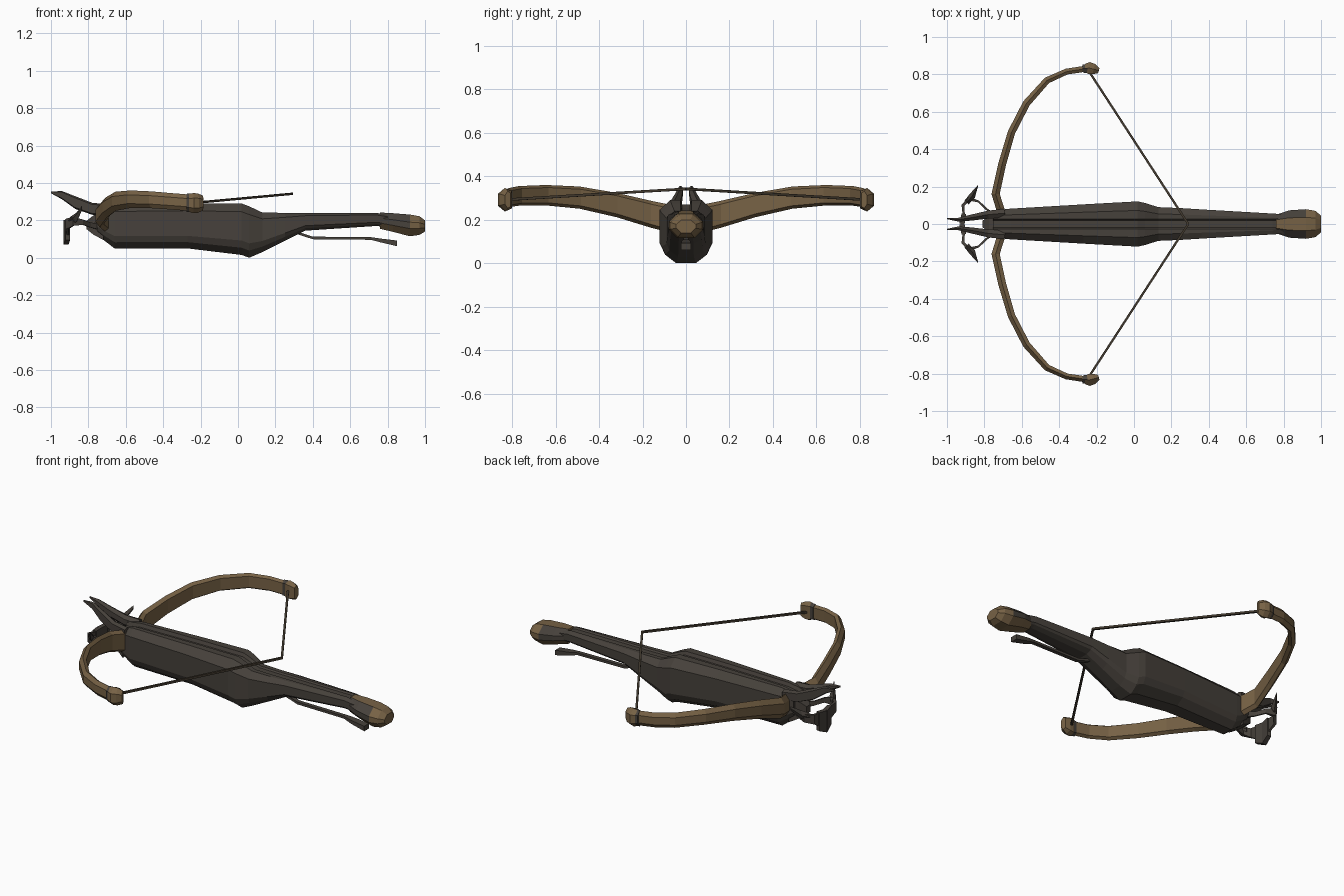
import bpy, bmesh, math
from mathutils import Vector


def material(name, rgb):
    m = bpy.data.materials.new(name)
    m.diffuse_color = (*rgb, 1)
    return m


DARK = material("dark_stained_wood", (0.062, 0.053, 0.044))
BROWN = material("brown_wood", (0.185, 0.122, 0.060))
STRING = material("string_brown", (0.055, 0.042, 0.028))


def loft(name, rings, mats, rule=None):
    """Skin a list of equal-length rings and cap both ends."""
    bm = bmesh.new()
    vs = [[bm.verts.new(p) for p in r] for r in rings]
    n = len(rings[0])
    for a, b in zip(vs, vs[1:]):
        for i in range(n):
            j = (i + 1) % n
            bm.faces.new((a[i], a[j], b[j], b[i]))
    bm.faces.new(vs[0])
    bm.faces.new(vs[-1])
    bmesh.ops.recalc_face_normals(bm, faces=bm.faces)
    if rule:
        for f in bm.faces:
            f.material_index = rule(f.calc_center_median())
    me = bpy.data.meshes.new(name)
    bm.to_mesh(me)
    bm.free()
    for m in mats:
        me.materials.append(m)
    ob = bpy.data.objects.new(name, me)
    bpy.context.collection.objects.link(ob)
    return ob


BOX = [(-1, -1), (1, -1), (1, 1), (-1, 1)]
DIAMOND = [(0, -1), (1, 0), (0, 1), (-1, 0)]
LIMB = [(-1, -0.75), (0, -1), (1, -0.5), (1, 0.5), (0, 1), (-1, 0.75)]


def sweep(name, path, section, mat, side=1):
    """Sweep a section along (x, y, z, half_width, half_height) points."""
    rings = []
    for i, (x, y, z, hw, hh) in enumerate(path):
        a, b = path[max(i - 1, 0)], path[min(i + 1, len(path) - 1)]
        t = Vector((b[0] - a[0], b[1] - a[1])).normalized()
        rings.append([(x - t.y * u * hw, side * (y + t.x * u * hw), z + v * hh)
                      for u, v in section])
    return loft(name, rings, [mat])


# Stock: faceted body with a bolt groove, tapering to the rear grip
def stock_ring(x, w, zb, zt, groove=0.02):
    h = zt - zb
    half = [(0.018, zt - groove), (0.026, zt), (0.6 * w, zt), (w, zt - 0.16 * h),
            (w, zb + 0.28 * h), (0.85 * w, zb + 0.14 * h), (0.4 * w, zb)]
    return [(x, y, z) for y, z in half] + [(x, -y, z) for y, z in reversed(half)]


stations = [(-0.755, 0.065, 0.13, 0.265), (-0.725, 0.075, 0.10, 0.275),
            (-0.66, 0.082, 0.05, 0.285), (-0.27, 0.105, 0.05, 0.29),
            (0.02, 0.121, 0.015, 0.29), (0.06, 0.112, 0.0, 0.275),
            (0.13, 0.09, 0.03, 0.242), (0.25, 0.085, 0.09, 0.24),
            (0.36, 0.078, 0.145, 0.24), (0.74, 0.056, 0.17, 0.24),
            (0.83, 0.05, 0.16, 0.225)]
loft("stock", [stock_ring(*s, 0.02 if s[0] < 0.1 else 0.008) for s in stations], [DARK])


# Butt: octagonal wooden end, dark on its upper front sides
def butt_ring(x, w, zb, zt):
    d = zt - zb
    half = [(0.45 * w, zt), (w, zb + 0.65 * d), (w, zb + 0.35 * d), (0.5 * w, zb)]
    return [(x, y, z) for y, z in half] + [(x, -y, z) for y, z in reversed(half)]


loft("butt", [butt_ring(*s) for s in [(0.76, 0.05, 0.155, 0.242), (0.83, 0.073, 0.138, 0.238),
                                      (0.92, 0.079, 0.115, 0.231), (0.97, 0.07, 0.122, 0.222),
                                      (1.0, 0.045, 0.14, 0.20)]],
     [BROWN, DARK], lambda c: int(c.x < 0.88 and c.z > 0.18 and abs(c.y) > 0.03))

# Trigger lever under the grip
sweep("trigger_lever", [(0.28, 0, 0.145, 0.012, 0.007), (0.40, 0, 0.106, 0.012, 0.007),
                        (0.71, 0, 0.103, 0.012, 0.007), (0.76, 0, 0.093, 0.02, 0.010),
                        (0.85, 0, 0.077, 0.022, 0.015)], BOX, DARK)

for side, tag in ((1, "left"), (-1, "right")):
    # Bow limb
    sweep("bow_limb_" + tag,
          [(-0.705, 0.05, 0.20, 0.022, 0.065), (-0.74, 0.16, 0.225, 0.022, 0.062),
           (-0.705, 0.32, 0.268, 0.021, 0.056), (-0.655, 0.49, 0.302, 0.02, 0.051),
           (-0.575, 0.645, 0.313, 0.02, 0.047), (-0.465, 0.768, 0.31, 0.018, 0.045),
           (-0.36, 0.815, 0.302, 0.016, 0.044), (-0.26, 0.83, 0.294, 0.016, 0.044)],
          LIMB, BROWN, side)
    # Dark binding and carved tip
    sweep("tip_binding_" + tag, [(-0.275, 0.83, 0.294, 0.021, 0.048),
                                 (-0.248, 0.832, 0.294, 0.025, 0.050)], LIMB, DARK, side)
    sweep("limb_tip_" + tag,
          [(-0.262, 0.834, 0.293, 0.022, 0.047), (-0.24, 0.834, 0.292, 0.032, 0.054),
           (-0.215, 0.828, 0.292, 0.028, 0.052), (-0.188, 0.82, 0.292, 0.014, 0.04)],
          LIMB, BROWN, side)
    # Drawn string
    sweep("string_" + tag, [(-0.24, 0.815, 0.293, 0.006, 0.006),
                            (0.29, 0.0, 0.342, 0.006, 0.006)], BOX, STRING, side)
    # Curved horn at the nose
    sweep("nose_horn_" + tag,
          [(-0.69, 0.058, 0.255, 0.024, 0.03), (-0.78, 0.05, 0.262, 0.021, 0.032),
           (-0.87, 0.034, 0.295, 0.016, 0.034), (-0.94, 0.023, 0.334, 0.010, 0.022),
           (-1.0, 0.029, 0.35, 0.003, 0.005)], LIMB, DARK, side)
    # Stirrup: thin arm, flared plate, front plate and upright thorn
    sweep("stirrup_arm_" + tag,
          [(-0.73, 0.04, 0.165, 0.007, 0.018), (-0.79, 0.08, 0.175, 0.005, 0.013),
           (-0.83, 0.12, 0.19, 0.005, 0.014), (-0.88, 0.135, 0.195, 0.011, 0.024),
           (-0.915, 0.10, 0.18, 0.008, 0.028), (-0.91, 0.05, 0.16, 0.006, 0.04)],
          BOX, DARK, side)
    sweep("stirrup_foot_" + tag, [(-0.91, 0.055, 0.15, 0.012, 0.055),
                                  (-0.92, 0.0, 0.135, 0.014, 0.065)], BOX, DARK, side)
    sweep("stirrup_thorn_" + tag,
          [(-0.895, 0.115, 0.20, 0.015, 0.02), (-0.865, 0.15, 0.215, 0.017, 0.025),
           (-0.835, 0.205, 0.265, 0.002, 0.012)], DIAMOND, DARK, side)

# Lower nose block that carries the stirrup
sweep("nose_block", [(-0.72, 0, 0.17, 0.06, 0.075), (-0.775, 0, 0.175, 0.04, 0.05),
                     (-0.81, 0, 0.175, 0.018, 0.022)], BOX, DARK)
